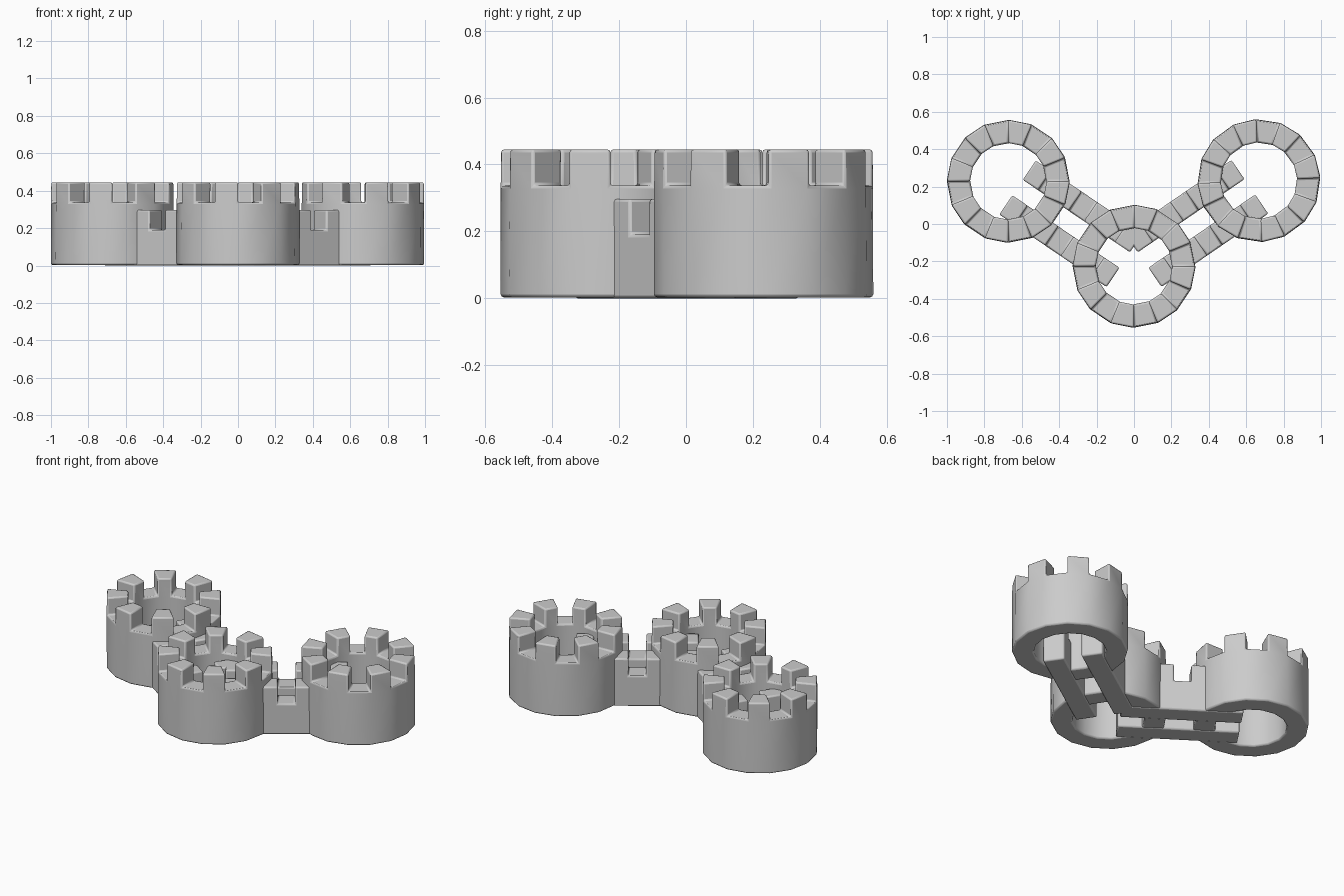
import bpy, bmesh
from math import sin, cos, pi, radians, atan2
from mathutils import Matrix, Vector

if "Cube" in bpy.data.objects:
    bpy.data.objects.remove(bpy.data.objects["Cube"])

R_OUT, R_IN, SIDES = 0.328, 0.205, 16
FLOOR, TOP = 0.337, 0.445
WALL_FLOOR, WALL_TOP = 0.19, 0.297


def finish(name, bm):
    """Turn the bmesh into an object with softened edges."""
    bmesh.ops.recalc_face_normals(bm, faces=bm.faces)
    me = bpy.data.meshes.new(name)
    bm.to_mesh(me)
    bm.free()
    ob = bpy.data.objects.new(name, me)
    bpy.context.collection.objects.link(ob)
    bev = ob.modifiers.new("soft_edges", 'BEVEL')
    bev.width = 0.009
    bev.segments = 2
    bev.limit_method = 'ANGLE'
    bev.angle_limit = radians(40)
    bpy.ops.object.select_all(action='DESELECT')
    ob.select_set(True)
    bpy.context.view_layer.objects.active = ob
    bpy.ops.object.shade_smooth_by_angle(angle=radians(30))
    return ob


def raise_faces(bm, faces, height):
    """Extrude each face straight up to form a merlon."""
    for f in bmesh.ops.extrude_discrete_faces(bm, faces=faces)["faces"]:
        bmesh.ops.translate(bm, verts=f.verts, vec=(0, 0, height))


def tower(name, x, y, turn, odd):
    """Hollow 16-sided ring; every second segment carries a merlon."""
    bm = bmesh.new()
    rings = []
    for i in range(SIDES):
        a = 2 * pi * i / SIDES + radians(turn)
        rings.append([bm.verts.new((x + r * cos(a), y + r * sin(a), z))
                      for r, z in ((R_OUT, 0.003), (R_OUT, FLOOR), (R_IN, FLOOR), (R_IN, 0.003))])
    tops = []
    for i in range(SIDES):
        a, b = rings[i], rings[(i + 1) % SIDES]
        for k in range(4):
            n = (k + 1) % 4
            f = bm.faces.new((a[k], b[k], b[n], a[n]))
            if k == 1 and i % 2 == odd:
                tops.append(f)
    bmesh.ops.recalc_face_normals(bm, faces=bm.faces)
    raise_faces(bm, tops, TOP - FLOOR)
    return finish(name, bm)


def wall(name, start, end, offset):
    """Straight battlemented wall of seven blocks, reaching into both towers."""
    half, width, count = 0.346, 0.124, 7
    bm = bmesh.new()
    rows = []
    for i in range(count + 1):
        u = -half + 2 * half * i / count
        rows.append([bm.verts.new((u, offset + s * width / 2, z))
                     for s, z in ((-1, 0), (-1, WALL_FLOOR), (1, WALL_FLOOR), (1, 0))])
    bm.faces.new(rows[0])
    bm.faces.new(rows[-1])
    tops = []
    for i in range(count):
        a, b = rows[i], rows[i + 1]
        for k in range(4):
            n = (k + 1) % 4
            f = bm.faces.new((a[k], b[k], b[n], a[n]))
            if k == 1 and i % 2 == 0:
                tops.append(f)
    bmesh.ops.recalc_face_normals(bm, faces=bm.faces)
    raise_faces(bm, tops, WALL_TOP - WALL_FLOOR)
    p, q = Vector(start), Vector(end)
    mid, d = (p + q) / 2, q - p
    bm.transform(Matrix.Translation((mid.x, mid.y, 0)) @ Matrix.Rotation(atan2(d.y, d.x), 4, 'Z'))
    return finish(name, bm)


# Three round towers
left, middle, right = (-0.672, 0.228), (0, -0.226), (0.668, 0.232)
tower("left_tower", *left, 0, 1)
tower("middle_tower", *middle, 0, 1)
tower("right_tower", *right, 2.5, 0)

# Paired parallel walls joining the towers
for side, a, b in (("left", left, middle), ("right", middle, right)):
    wall(side + "_front_wall", a, b, -0.112)
    wall(side + "_back_wall", a, b, 0.112)
